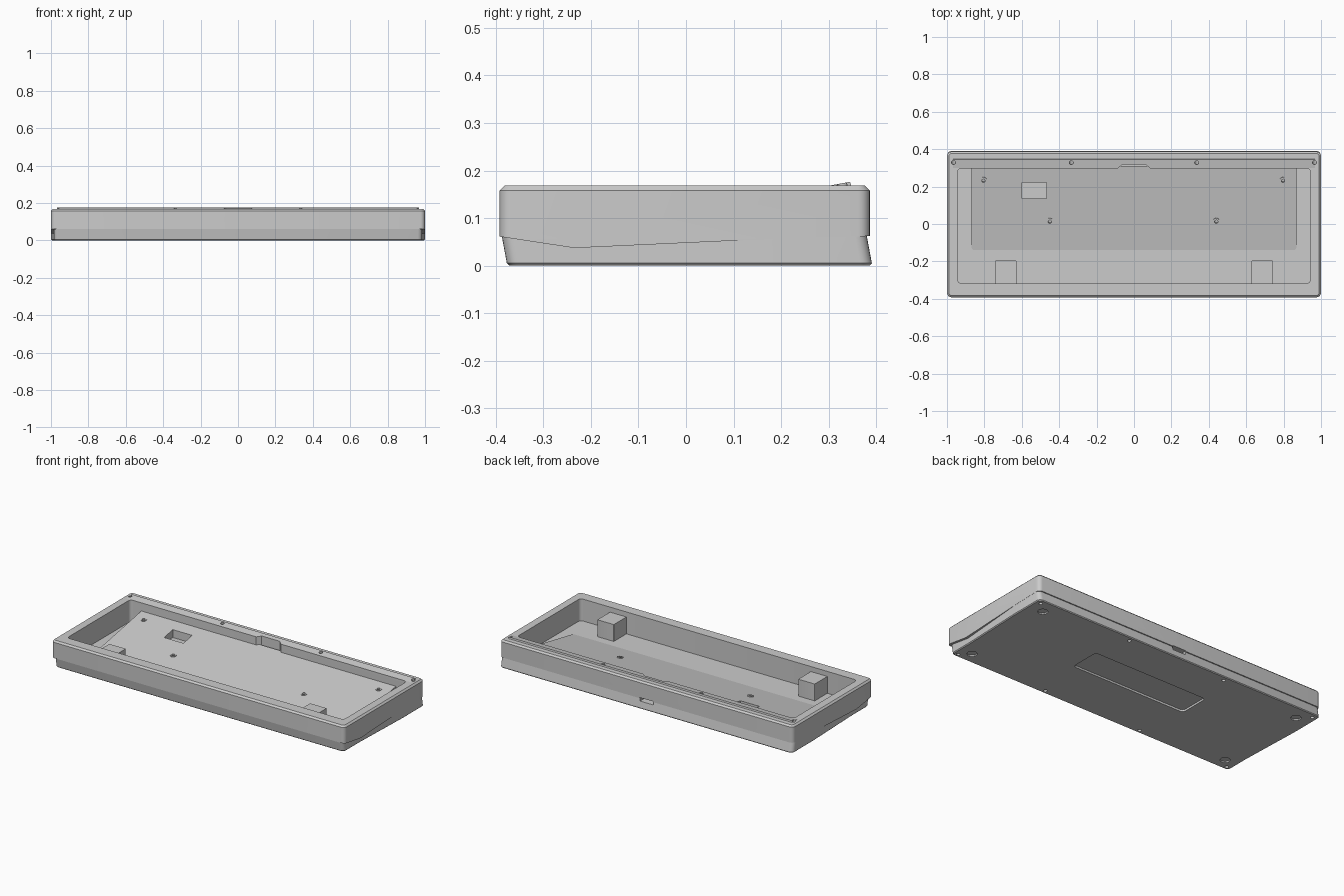
import bpy, bmesh, math
from mathutils import Vector, Matrix

if "Cube" in bpy.data.objects:
    bpy.data.objects.remove(bpy.data.objects["Cube"])

TILT = 0.187  # slope shared by the inner floor, back lip and lower walls


def finish(name, bm, helper=False):
    bmesh.ops.recalc_face_normals(bm, faces=bm.faces[:])
    me = bpy.data.meshes.new(name)
    bm.to_mesh(me)
    bm.free()
    ob = bpy.data.objects.new(name, me)
    bpy.context.collection.objects.link(ob)
    ob.hide_render = helper
    return ob


def prism(pts, lo, hi, axis="z", shear=0.0):
    """Extrude a plan (axis z) or a y-z side profile (axis x)."""
    bm = bmesh.new()
    rings = []
    for h in (lo, hi):
        if axis == "z":
            ring = [bm.verts.new((a, b - shear * h, h)) for a, b in pts]
        else:
            ring = [bm.verts.new((h, a, b)) for a, b in pts]
        rings.append(ring)
        bm.faces.new(ring)
    n = len(pts)
    for i in range(n):
        j = (i + 1) % n
        bm.faces.new((rings[0][i], rings[0][j], rings[1][j], rings[1][i]))
    bmesh.ops.recalc_face_normals(bm, faces=bm.faces[:])
    return bm


def bevel(bm, test, offset, segments=1):
    edges = [e for e in bm.edges if test(*[v.co for v in e.verts])]
    bmesh.ops.bevel(bm, geom=edges, offset=offset, segments=segments,
                    profile=0.5, affect="EDGES", clamp_overlap=True)


def rect(x0, x1, y0, y1):
    return [(x0, y0), (x1, y0), (x1, y1), (x0, y1)]


def upright(a, b):
    return abs(a.z - b.z) > 0.01 and abs(a.x - b.x) < 1e-5


def box(name, x0, x1, y0, y1, z0, z1, radius=0, helper=False):
    bm = prism(rect(x0, x1, y0, y1), z0, z1)
    if radius:
        bevel(bm, upright, radius, 4)
    return finish(name, bm, helper)


def hole(x, y, z, r, depth, tilt=0.0):
    """Round cutter starting at the given point and running up by depth."""
    bm = bmesh.new()
    bmesh.ops.create_cone(bm, cap_ends=True, segments=20, radius1=r, radius2=r, depth=depth)
    bm.transform(Matrix.Translation((x, y, z)) @ Matrix.Rotation(math.atan(tilt), 4, "X")
                 @ Matrix.Translation((0, 0, depth / 2)))
    return finish("hole_cutter", bm, True)


def boolean(ob, others, op="DIFFERENCE"):
    bpy.context.view_layer.objects.active = ob
    for o in others:
        m = ob.modifiers.new("cut", "BOOLEAN")
        m.operation, m.object, m.solver = op, o, "EXACT"
        bpy.ops.object.modifier_apply(modifier=m.name)


def floor_z(y):
    return 0.062 + TILT * y


# Upper body: side profile with the swooping lower edge, rounded corners, chamfered rim
bm = prism([(-.392, .061), (-.235, .037), (.2, .057), (.387, .062), (.387, .168), (-.392, .168)],
           -1, 1, "x")
bevel(bm, lambda a, b: upright(a, b) and abs(a.y - b.y) < 1e-5, 0.025, 5)
bevel(bm, lambda a, b: min(a.z, b.z) > 0.167, 0.01)
shell = finish("case_shell", bm)

# Lower body: leaning walls, narrower towards the front
half = [(.985, -.376), (.985, -.22), (.999, .18), (.999, .392)]
bm = prism(half + [(-x, y) for x, y in reversed(half)], 0, 0.075, "z", TILT)
bevel(bm, lambda a, b: abs(a.z - b.z) > .01 and min(abs(a.y), abs(b.y)) > .36, 0.025, 5)
bevel(bm, lambda a, b: max(a.z, b.z) < 1e-4, 0.005)
lower = finish("lower_body", bm, True)
boolean(shell, [lower], "UNION")

# Main cavity, cable notch and port
cavity = box("cavity_cutter", -.943, .943, -.318, .298, .033, .4, 0.02, True)
notch = finish("notch_cutter", prism([(-.085, .28), (.085, .28), (.085, .298), (.062, .319),
                                      (-.062, .319), (-.085, .298)], .06, .4), True)
port = box("port_cutter", -.045, .045, .335, .45, .043, .066, 0, True)

# Label recess and foot recesses underneath
label = box("label_cutter", -.39, .39, -.05, .14, -.05, .012, 0.02, True)
feet = [hole(x, y, -.02, .028, .028) for x in (-.9, .9) for y in (-.3, .3)]

# Screw holes: right through at the back, blind at the front
back_screws = [hole(x, .36 + .02 * TILT, -.02, .0105, .3, TILT) for x in (-.965, -.335, .335, .965)]
front_screws = [hole(x, -.352, -.02, .0105, .07) for x in (-.955, -.335, .335, .955)]
boolean(shell, [cavity, notch, port, label] + feet + back_screws + front_screws)

# Sloping inner floor with a window and four screw holes
bm = prism([(-.14, .02), (-.14, floor_z(-.14)), (.31, floor_z(.31)), (.31, .02)], -.868, .868, "x")
bevel(bm, lambda a, b: abs(a.z - b.z) > .005 and max(a.y, b.y) < -.13, 0.015, 4)
floor = finish("sloping_floor", bm)
window = box("window_cutter", -.6, -.468, .137, .222, .055, .4, 0, True)
mounts = [(-.805, .235), (.797, .235), (-.45, .016), (.44, .016)]
for x, y in mounts:
    # Stand-off ring around each mounting hole
    ring = hole(x, y, floor_z(y) - .01, .018, .014, TILT)
    ring.name, ring.hide_render = "mount_ring", False
    bore = hole(x, y, floor_z(y) - .02, .009, .06, TILT)
    boolean(ring, [bore])
    boolean(floor, [bore])
boolean(floor, [window])

# Tilted back lip
lip = finish("back_lip", prism([(.298, .155), (.298, .1675), (.345, .1675 + .047 * TILT),
                                (.349, .165), (.349, .155)], -.968, .968, "x"))
boolean(lip, [notch] + back_screws)

# Front stop blocks
stops = [box("front_stop", s * .685 - .056, s * .685 + .056, -.33, -.195, .02, .137, .004)
         for s in (-1, 1)]

# Remove cutters, then shade with sharp edges kept
for ob in list(bpy.data.objects):
    if ob.hide_render:
        bpy.data.objects.remove(ob)
for ob in bpy.data.objects:
    bpy.ops.object.select_all(action="DESELECT")
    ob.select_set(True)
    bpy.context.view_layer.objects.active = ob
    bpy.ops.object.shade_smooth_by_angle(angle=math.radians(30))
